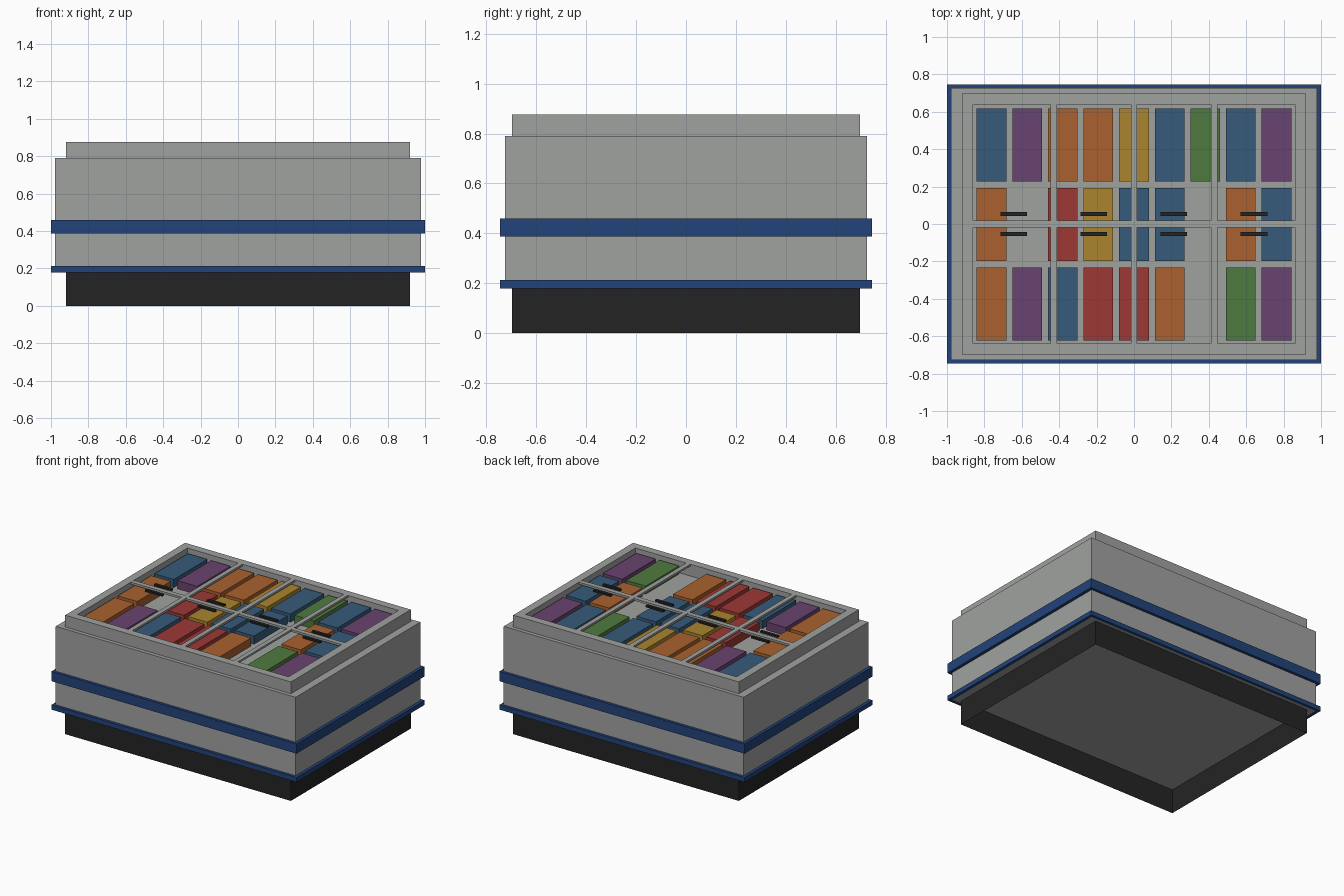
import bpy, bmesh

if "Cube" in bpy.data.objects:
    bpy.data.objects.remove(bpy.data.objects["Cube"])


def srgb(r, g, b):
    return tuple((c / 255 / 12.92 if c < 11 else ((c / 255 + 0.055) / 1.055) ** 2.4) for c in (r, g, b)) + (1.0,)


PALETTE = {
    "grey": (160, 162, 160), "navy": (34, 67, 122), "black": (36, 36, 36),
    "blue": (54, 91, 122), "purple": (105, 67, 112), "orange": (170, 97, 46),
    "yellow": (170, 133, 46), "red": (157, 56, 53), "green": (78, 122, 62),
}
MATS = {}
for name, rgb in PALETTE.items():
    MATS[name] = bpy.data.materials.new(name)
    MATS[name].diffuse_color = srgb(*rgb)


def finish(name, bm, colour):
    me = bpy.data.meshes.new(name)
    bm.normal_update()
    bm.to_mesh(me)
    bm.free()
    me.materials.append(MATS[colour])
    ob = bpy.data.objects.new(name, me)
    bpy.context.collection.objects.link(ob)
    return ob


def box(name, x0, x1, y0, y1, z0, z1, colour, open_ends=False):
    bm = bmesh.new()
    bmesh.ops.create_cube(bm, size=1)
    for v in bm.verts:
        v.co = (x1 if v.co.x > 0 else x0, y1 if v.co.y > 0 else y0, z1 if v.co.z > 0 else z0)
    if open_ends:
        bm.normal_update()
        ends = [f for f in bm.faces if abs(f.normal.z) > 0.5]
        bmesh.ops.delete(bm, geom=ends, context='FACES_ONLY')
    return finish(name, bm, colour)


def ring(name, ox, oy, ix, iy, z0, z1, colour):
    # rectangular frame: outer and inner loops at two heights
    bm = bmesh.new()
    loops = [[bm.verts.new((sx * hx, sy * hy, z)) for sx, sy in ((-1, -1), (1, -1), (1, 1), (-1, 1))]
             for hx, hy, z in ((ox, oy, z0), (ox, oy, z1), (ix, iy, z1), (ix, iy, z0))]
    for k in range(4):
        a, b = loops[k], loops[(k + 1) % 4]
        for i in range(4):
            j = (i + 1) % 4
            bm.faces.new((a[i], a[j], b[j], b[i]))
    return finish(name, bm, colour)


TOP = 0.877

# Plinth skirt, open underneath
box("base_skirt", -0.92, 0.92, -0.698, 0.698, 0, 0.18, "black", open_ends=True)

# Main body with two trim bands
box("body", -0.978, 0.978, -0.726, 0.726, 0.18, 0.79, "grey")
ring("lower_band", 1.0, 0.746, 0.978, 0.726, 0.178, 0.212, "navy")
ring("middle_band", 1.0, 0.746, 0.978, 0.726, 0.388, 0.459, "navy")

# Raised rim around the compartment, with dividing bars
ring("top_rim", 0.92, 0.698, 0.86, 0.64, 0.79, TOP, "grey")
for i, x in enumerate((-0.43, 0, 0.43)):
    box(f"cross_bar_{i}", x - 0.017, x + 0.017, -0.64, 0.64, 0.862, TOP, "grey")
box("long_bar", -0.86, 0.86, -0.018, 0.018, 0.861, TOP - 0.0005, "grey")

# Lid handles
for i in range(4):
    x = -0.644 + i * 0.4285
    for side, s in (("front", -1), ("back", 1)):
        y = s * 0.054
        box(f"handle_{side}_{i}", x - 0.071, x + 0.071, y - 0.01, y + 0.01, 0.864, TOP, "black")

# Packs in three rows of nine, some slots empty
ROWS = (
    ("front", -0.428, "orange purple blue red red orange - green purple"),
    ("middle", -0.003, "orange - red yellow blue blue - orange blue"),
    ("back", 0.422, "blue purple orange orange yellow blue green blue purple"),
)
for row, y, colours in ROWS:
    for c, colour in enumerate(colours.split()):
        if colour == "-":
            continue
        x = -0.762 + c * 0.1905
        box(f"pack_{row}_{c}", x - 0.079, x + 0.079, y - 0.195, y + 0.195, 0.79, 0.85, colour)

for m in bpy.data.materials:
    if m.users and not m.is_grease_pencil:
        m.use_nodes = True
        m.node_tree.nodes["Principled BSDF"].inputs["Base Color"].default_value = m.diffuse_color
